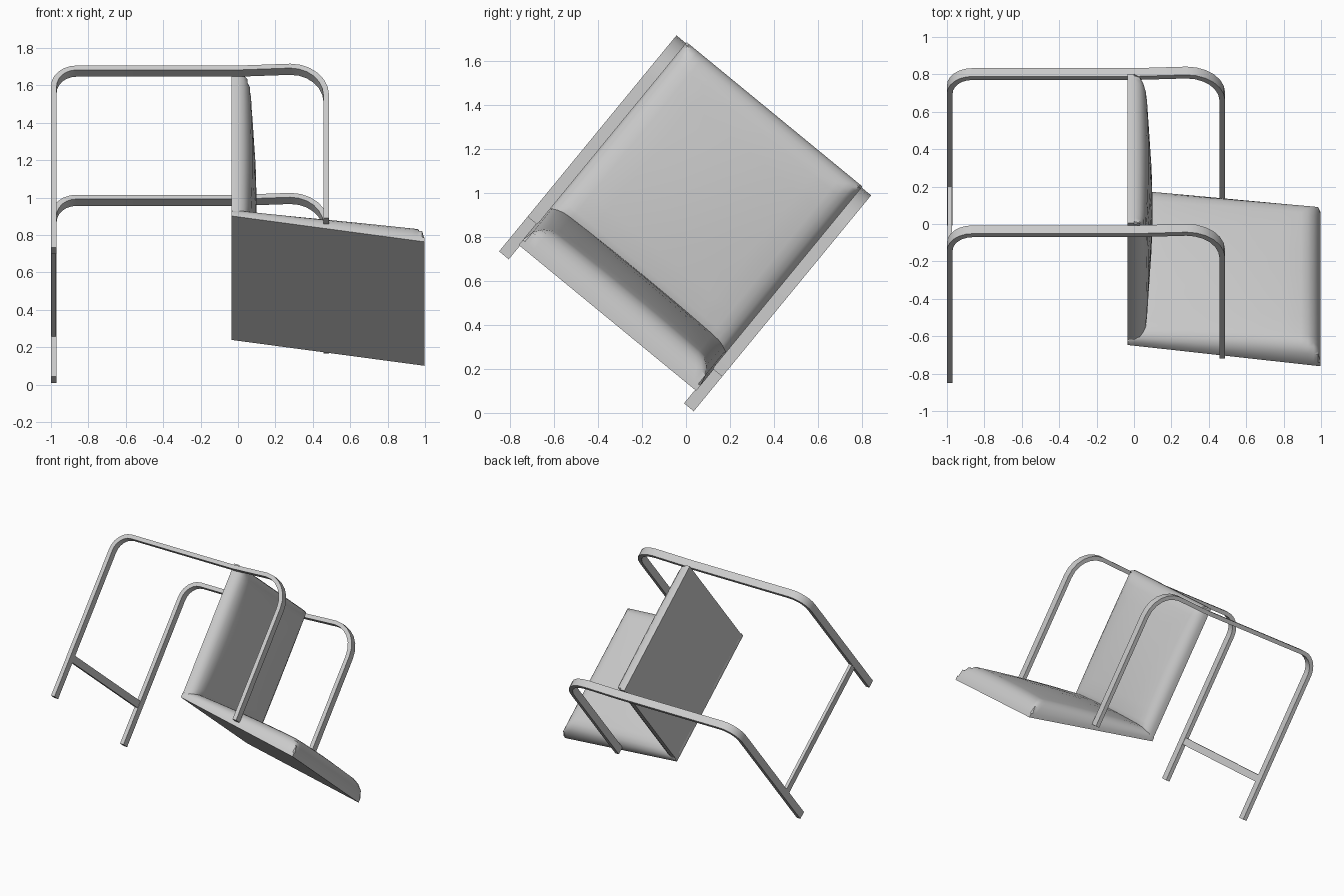
import bpy, bmesh, math
from mathutils import Vector

cube = bpy.data.objects.get("Cube")
if cube:
    bpy.data.objects.remove(cube, do_unlink=True)

TILT = -math.atan2(0.635, 0.773)      # the whole chair is rolled about x

grey = bpy.data.materials.new("plain_grey")
grey.use_nodes = True
grey.diffuse_color = (0.6, 0.6, 0.6, 1)
grey.node_tree.nodes["Principled BSDF"].inputs["Base Color"].default_value = (0.6, 0.6, 0.6, 1)


def finish(name, bm, angle):
    """Turn a bmesh into a tilted, shaded object."""
    bmesh.ops.recalc_face_normals(bm, faces=bm.faces)
    mesh = bpy.data.meshes.new(name)
    bm.to_mesh(mesh)
    bm.free()
    mesh.materials.append(grey)
    obj = bpy.data.objects.new(name, mesh)
    bpy.context.collection.objects.link(obj)
    obj.rotation_euler.x = TILT
    bpy.ops.object.select_all(action='DESELECT')
    obj.select_set(True)
    bpy.context.view_layer.objects.active = obj
    bpy.ops.object.shade_smooth_by_angle(angle=math.radians(angle))
    return obj


def arc(cx, cz, rx, rz, start, end, steps):
    angles = [math.radians(start + (end - start) * i / steps) for i in range(steps + 1)]
    return [(cx + rx * math.cos(a), cz + rz * math.sin(a)) for a in angles]


def flat_bar(name, path, y, width, thick):
    """Sweep a rectangular section along a path in the xz plane with mitred bends."""
    bm = bmesh.new()
    pts = [Vector(p) for p in path]
    rings = []
    for i, p in enumerate(pts):
        before = (p - pts[i - 1]).normalized() if i else None
        after = (pts[i + 1] - p).normalized() if i < len(pts) - 1 else None
        d1, d2 = before or after, after or before
        n = Vector((-d1.y - d2.y, d1.x + d2.x)).normalized()
        n *= thick / 2 / n.dot(Vector((-d1.y, d1.x)))
        rings.append([bm.verts.new((p.x + s * n.x, y + t * width / 2, p.y + s * n.y))
                      for s, t in ((-1, -1), (1, -1), (1, 1), (-1, 1))])
    for a, b in zip(rings, rings[1:]):
        for k in range(4):
            bm.faces.new((a[k], a[k - 1], b[k - 1], b[k]))
    bm.faces.new(rings[0])
    bm.faces.new(rings[-1])
    return finish(name, bm, 35)


def cushion(name, start, along, up, y0, y1, edge, border, top):
    """Flat-backed pad with a rim, a rounded border and a crowned face."""
    bm = bmesh.new()
    start, along, up = Vector(start), Vector(along), Vector(up)
    steps = [0, .012, .035, .065, .1, .2, .35, .5, .65, .8, .9, .935, .965, .988, 1]

    def rise(s):
        k = min(1, min(s, 1 - s) / border)
        return math.sqrt(1 - (1 - k) ** 2)

    def point(s, t, h):
        p = start + along * s + up * h
        return bm.verts.new((p.x, y0 + (y1 - y0) * t, p.z))

    grid = [[point(s, t, edge + (top(s, t) - edge) * min(rise(s), rise(t)))
             for t in steps] for s in steps]
    n = len(steps)
    for i in range(n - 1):
        for j in range(n - 1):
            bm.faces.new((grid[i][j], grid[i + 1][j], grid[i + 1][j + 1], grid[i][j + 1]))
    # rim and flat back
    rim = [(i, 0) for i in range(n - 1)] + [(n - 1, j) for j in range(n - 1)]
    rim += [(n - 1 - i, n - 1) for i in range(n - 1)] + [(0, n - 1 - j) for j in range(n - 1)]
    low = [point(steps[i], steps[j], 0) for i, j in rim]
    for k in range(len(rim)):
        a, b = rim[k - 1], rim[k]
        bm.faces.new((grid[a[0]][a[1]], grid[b[0]][b[1]], low[k], low[k - 1]))
    bm.faces.new(low)
    return finish(name, bm, 40)


def crown(s, t):
    return (1 - (2 * s - 1) ** 2) * (1 - (2 * t - 1) ** 2)


# Side frames: long rear leg, arm rail, shorter front leg
SIDES = {"right": -1.094, "left": -0.006}
frame = [(-0.985, 0.028)]
frame += arc(-0.865, 1.14, 0.12, 0.13, 180, 90, 6)
frame += [(0, 1.27)]
frame += arc(0.28, 1.08, 0.192, 0.203, 90, 0, 6)
frame += [(0.472, 0.232)]
for side, y in SIDES.items():
    flat_bar(side + "_frame", frame, y, 0.057, 0.03)

# Cross bar between the rear legs
mid = sum(SIDES.values()) / 2
flat_bar("cross_bar", [(-0.985, 0.305), (-0.985, 0.357)], mid, 1.088 - 0.057, 0.024)

# Backrest and seat pads
cushion("backrest", (-0.035, 0, 0.288), (0, 0, 1.016), (1, 0, 0), -1.066, -0.034, 0.035, 0.1,
        lambda s, t: 0.1 + 0.035 * crown(s, t))
cushion("seat", (-0.035, 0, 0.286), (1.032, 0, -0.179), (0, 0, 1), -1.072, -0.028, 0.03, 0.09,
        lambda s, t: 0.075 + 0.06 * s + 0.03 * crown(s, t))
